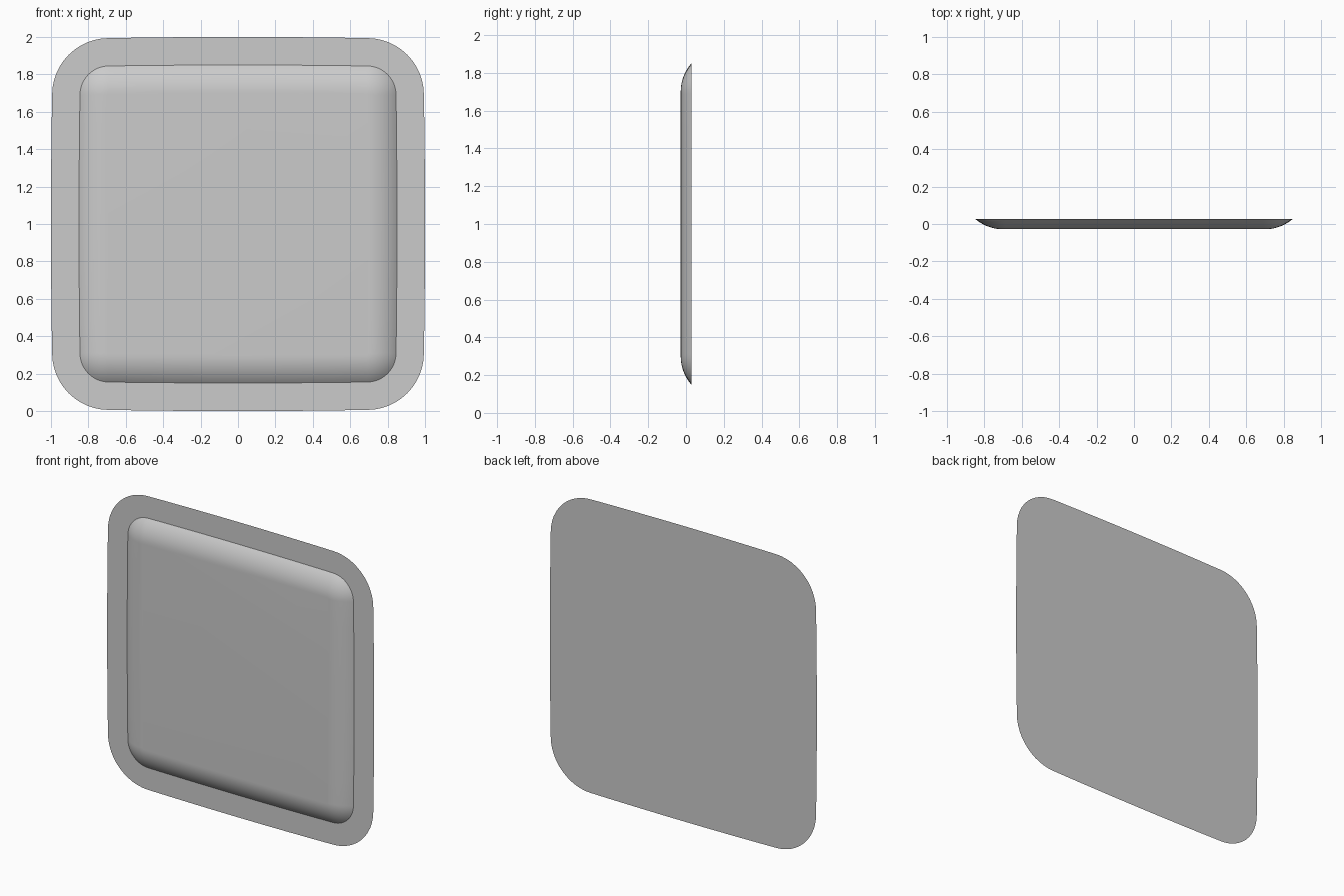
import bpy, bmesh, math

if "Cube" in bpy.data.objects:
    bpy.data.objects.remove(bpy.data.objects["Cube"])

CORNER = 0.69      # centre of every corner arc
BACK, FRONT = 0.028, -0.028


def outline(half, bow):
    """Rounded square with very slightly bowed sides, as (x, z) points."""
    r = half - CORNER - bow
    quarter = []
    for i in range(13):
        a = math.radians(90 * i / 12)
        quarter.append((CORNER + r * math.cos(a), CORNER + r * math.sin(a)))
    for i in range(1, 8):
        t = 1 - i / 4
        quarter.append((CORNER * t, half - bow * t * t))
    pts = []
    for x, z in quarter * 1:
        pts.append((x, z))
    for _ in range(3):
        quarter = [(-z, x) for x, z in quarter]
        pts += quarter
    return pts


def build(name, rings):
    """Loft (half size, bow, y) rings and close the last one with a flat face."""
    bm = bmesh.new()
    loops = [[bm.verts.new((x, y, z + 1)) for x, z in outline(h, b)]
             for h, b, y in rings]
    for a, b in zip(loops, loops[1:]):
        n = len(a)
        for i in range(n):
            j = (i + 1) % n
            bm.faces.new((a[j], a[i], b[i], b[j]))
    bm.faces.new(loops[-1][::-1])
    for f in bm.faces:
        f.normal_update()
        if f.normal.y > 0:
            f.normal_flip()
    mesh = bpy.data.meshes.new(name)
    bm.to_mesh(mesh)
    bm.free()
    obj = bpy.data.objects.new(name, mesh)
    bpy.context.collection.objects.link(obj)
    bpy.ops.object.select_all(action='DESELECT')
    obj.select_set(True)
    bpy.context.view_layer.objects.active = obj
    bpy.ops.object.shade_smooth_by_angle(angle=math.radians(30))
    return obj


# Paper-thin back plate
build("back_plate", [(1.0, 0.006, BACK)])

# Raised panel: circular-arc shoulder ending in a flat face
WIDTH, DEPTH, STEPS = 0.15, BACK - FRONT, 10
R = (WIDTH ** 2 + DEPTH ** 2) / (2 * DEPTH)
A = math.asin(WIDTH / R)
rings = []
for i in range(STEPS + 1):
    a = A * (1 - i / STEPS)
    rings.append((0.70 + R * math.sin(a), 0.005 * (1 - 0.5 * i / STEPS),
                  FRONT + R * (1 - math.cos(a))))
build("raised_panel", rings)
